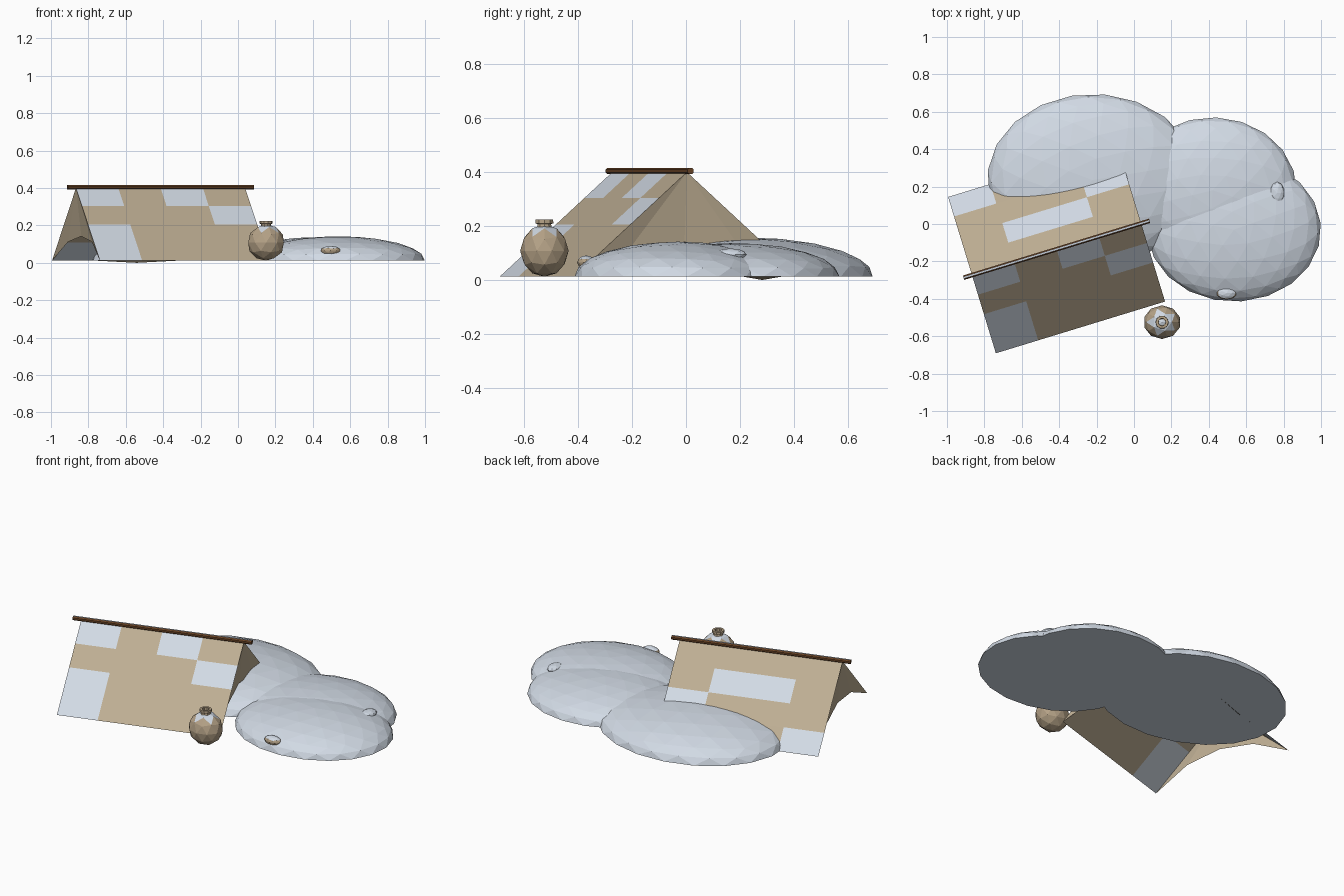
import bpy, bmesh, math
from mathutils import Matrix, Vector

cube = bpy.data.objects.get("Cube")
if cube:
    bpy.data.objects.remove(cube, do_unlink=True)

GROUND = 0.012


def material(name, rgb):
    m = bpy.data.materials.new(name)
    m.use_nodes = True
    m.diffuse_color = (*rgb, 1)
    bsdf = next(n for n in m.node_tree.nodes if n.type == "BSDF_PRINCIPLED")
    bsdf.inputs["Base Color"].default_value = (*rgb, 1)
    return m


SNOW = material("snow", (0.64, 0.70, 0.78))
CANVAS = material("tan canvas", (0.51, 0.42, 0.29))
WOOD = material("brown wood", (0.15, 0.06, 0.02))
CLAY = material("clay", (0.46, 0.36, 0.24))


def finish(name, bm, mats, matrix=Matrix(), fix_normals=True):
    if fix_normals:
        bmesh.ops.recalc_face_normals(bm, faces=bm.faces)
    mesh = bpy.data.meshes.new(name)
    bm.to_mesh(mesh)
    bm.free()
    for m in mats:
        mesh.materials.append(m)
    obj = bpy.data.objects.new(name, mesh)
    obj.matrix_world = matrix
    bpy.context.collection.objects.link(obj)
    return obj


# Tent frame: x runs along the ridge, y across it
TENT = Matrix.Translation((-0.414, -0.135, 0)) @ Matrix.Rotation(math.radians(17), 4, "Z")
HALF_LEN, HALF_WIDTH, RIDGE = 0.473, 0.437, 0.4
COLS = ROWS = 4


def panel(name, side, snowy):
    """Sloping sheet split in a grid, with some cells covered in snow."""
    bm = bmesh.new()
    grid = []
    for r in range(ROWS + 1):
        t = r / ROWS
        grid.append([bm.verts.new((HALF_LEN * (2 * c / COLS - 1), side * HALF_WIDTH * t,
                                   RIDGE + (GROUND - RIDGE) * t))
                     for c in range(COLS + 1)])
    if side > 0:
        grid[ROWS][COLS // 2].co.z = 0
    for r in range(ROWS):
        for c in range(COLS):
            quad = [grid[r][c], grid[r + 1][c], grid[r + 1][c + 1], grid[r][c + 1]]
            f = bm.faces.new(quad if side < 0 else quad[::-1])
            f.material_index = int((c, r) in snowy)
    finish(name, bm, [CANVAS, SNOW], TENT, False)


panel("front_panel", -1, {(0, 0), (2, 0), (3, 1), (0, 2), (0, 3)})
panel("back_panel", 1, {(0, 3), (1, 1), (2, 1), (3, 2)})


# End cloths with an arched lower edge, sagging slightly inward
def end_cloth(name, side):
    bm = bmesh.new()
    apex = bm.verts.new((side * HALF_LEN, 0, RIDGE))
    hem = []
    for t, rise in ((-1, 0), (-0.5, 0.1), (0, 0.13), (0.5, 0.1), (1, 0)):
        sag = 0.03 * (1 - t * t)
        hem.append(bm.verts.new((side * (HALF_LEN - sag), t * HALF_WIDTH, GROUND + rise)))
    for a, b in zip(hem, hem[1:]):
        bm.faces.new((apex, a, b) if side > 0 else (apex, b, a))
    finish(name, bm, [CANVAS], TENT, False)


end_cloth("left_end_cloth", 1)
end_cloth("right_end_cloth", -1)

# Ridge pole with a dusting on its top facet
bm = bmesh.new()
bmesh.ops.create_cone(bm, cap_ends=True, segments=8, radius1=0.013, radius2=0.013, depth=1.04)
bmesh.ops.rotate(bm, verts=bm.verts, matrix=Matrix.Rotation(math.pi / 8, 3, "Z"))
bmesh.ops.rotate(bm, verts=bm.verts, matrix=Matrix.Rotation(math.pi / 2, 3, "Y"))
bm.normal_update()
for f in bm.faces:
    f.material_index = int(f.normal.z > 0.9)
finish("ridge_pole", bm, [WOOD, SNOW], TENT @ Matrix.Translation((0, 0, 0.404)))


# Snow mounds: flattened low-poly domes with a closed flat base
def mound(name, x, y, rx, ry, height, turn):
    bm = bmesh.new()
    bmesh.ops.create_icosphere(bm, subdivisions=3, radius=1,
                               matrix=Matrix.Rotation(turn, 4, "Z"))
    cut = bmesh.ops.bisect_plane(bm, geom=bm.verts[:] + bm.edges[:] + bm.faces[:],
                                 plane_co=(0, 0, 0), plane_no=(0, 0, -1), clear_outer=True)
    rim = [e for e in cut["geom_cut"] if isinstance(e, bmesh.types.BMEdge)]
    bmesh.ops.contextual_create(bm, geom=rim)
    bmesh.ops.scale(bm, verts=bm.verts, vec=Vector((rx, ry, height)))
    finish(name, bm, [SNOW], Matrix.Translation((x, y, GROUND)))


mound("back_mound", -0.22, 0.235, 0.565, 0.46, 0.145, 0.2)
mound("side_mound", 0.42, 0.18, 0.45, 0.39, 0.125, 0.9)
mound("front_mound", 0.535, -0.03, 0.465, 0.385, 0.13, 0.4)


# Faceted rounded bodies that catch snow on upward faces
def rounded(name, centre, radii, snow_above, base=CLAY):
    bm = bmesh.new()
    bmesh.ops.create_icosphere(bm, subdivisions=2, radius=1)
    bmesh.ops.scale(bm, verts=bm.verts, vec=Vector(radii))
    for v in bm.verts:
        v.co.z = max(v.co.z, GROUND - centre[2])
    for f in bm.faces:
        f.material_index = int(f.calc_center_median().z > snow_above * radii[2])
    finish(name, bm, [base, SNOW], Matrix.Translation(centre))


rounded("jar_body", (0.15, -0.525, 0.108), (0.1, 0.09, 0.098), 0.62)
rounded("buried_jar", (0.495, -0.37, 0.065), (0.054, 0.034, 0.026), 0.6)
rounded("snow_lump", (0.765, 0.165, 0.095), (0.04, 0.06, 0.022), 2, SNOW)

# Jar neck: lathed ring with a recessed mouth
bm = bmesh.new()
profile = [(0.03, 0.19), (0.026, 0.207), (0.035, 0.21), (0.034, 0.224),
           (0.02, 0.224), (0.019, 0.2), (0, 0.2)]
verts = [bm.verts.new((r, 0, z)) for r, z in profile]
edges = [bm.edges.new(pair) for pair in zip(verts, verts[1:])]
bmesh.ops.spin(bm, geom=verts + edges, cent=(0, 0, 0), axis=(0, 0, 1),
               angle=math.tau, steps=10)
bmesh.ops.remove_doubles(bm, verts=bm.verts, dist=0.0005)
finish("jar_neck", bm, [CLAY], Matrix.Translation((0.15, -0.525, 0)))
